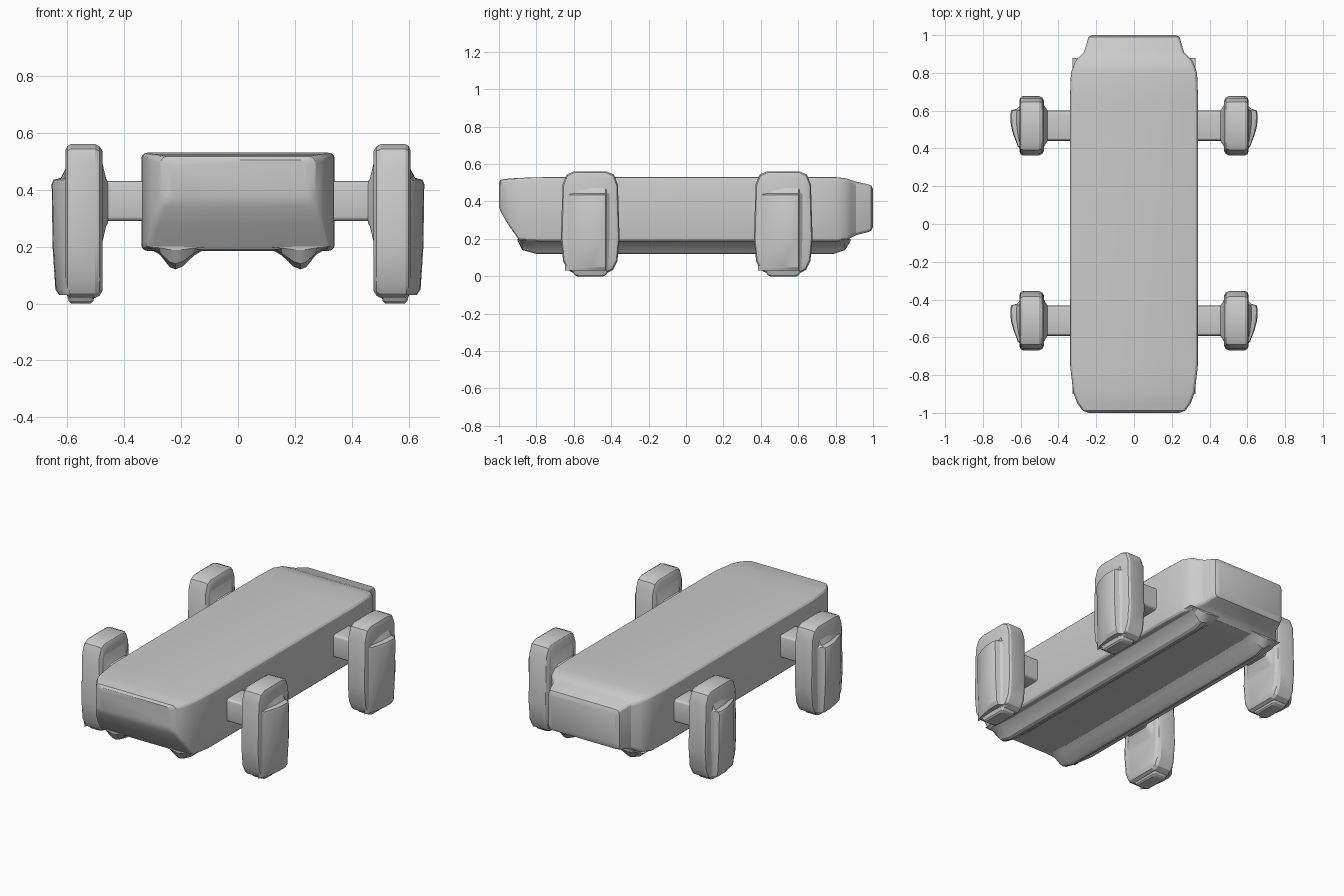
import bpy, bmesh
from math import cos, sin, pi

if "Cube" in bpy.data.objects:
    bpy.data.objects.remove(bpy.data.objects["Cube"])


def rrect(u0, u1, v0, v1, r, n=3):
    """Rounded rectangle as a list of 2D points."""
    pts = []
    for k, (cu, cv) in enumerate([(u1 - r, v1 - r), (u0 + r, v1 - r),
                                  (u0 + r, v0 + r), (u1 - r, v0 + r)]):
        for i in range(n + 1):
            a = pi / 2 * (k + i / n)
            pts.append((cu + r * cos(a), cv + r * sin(a)))
    return pts


def loft(name, rings, mirror=False):
    """Skin matching rings of 3D points and cap both ends."""
    bm = bmesh.new()
    vr = [[bm.verts.new(p) for p in ring] for ring in rings]
    n = len(vr[0])
    for a, b in zip(vr, vr[1:]):
        for i in range(n):
            j = (i + 1) % n
            bm.faces.new((a[i], a[j], b[j], b[i]))
    bm.faces.new(vr[0])
    bm.faces.new(vr[-1])
    bmesh.ops.recalc_face_normals(bm, faces=bm.faces)
    me = bpy.data.meshes.new(name)
    bm.to_mesh(me)
    bm.free()
    ob = bpy.data.objects.new(name, me)
    bpy.context.collection.objects.link(ob)
    if mirror:
        ob.modifiers.new("Mirror", 'MIRROR').use_mirror_merge = False
    bpy.ops.object.select_all(action='DESELECT')
    ob.select_set(True)
    bpy.context.view_layer.objects.active = ob
    bpy.ops.object.shade_smooth_by_angle(angle=0.45)
    return ob


# Hull: stations of y, half width, bottom z, top z
hull = [(-1.0, .24, .37, .505), (-.988, .272, .34, .517), (-.95, .30, .275, .522),
        (-.89, .322, .19, .526), (-.75, .338, .185, .53), (.65, .34, .185, .53),
        (.80, .334, .185, .53), (.86, .312, .19, .523), (.88, .295, .205, .515),
        (.91, .265, .22, .506), (.97, .247, .235, .492), (.99, .24, .243, .485),
        (1.0, .222, .265, .465)]
loft("hull", [[(u, y, v) for u, v in rrect(-w, w, b, t, .022)]
              for y, w, b, t in hull])

# Underside rails: y and how far the section drops below the hull
rail = [(.325, .20), (.275, .172), (.24, .128), (.22, .12), (.195, .13),
        (.155, .168), (.11, .195)]
loft("underside_rail", [[(x, y, .20 - (.20 - z) * s) for x, z in rail]
                        for y, s in [(-.90, .15), (-.875, .75), (-.80, 1),
                                     (.79, 1), (.85, .75), (.88, .15)]], True)

# Leg side outline: z and half depth
leg = [(.56, .09), (.543, .127), (.49, .148), (.20, .157), (.08, .145),
       (.035, .122), (.02, .095)]
leg_ring = [(h, z) for z, h in leg] + [(-h, z) for z, h in reversed(leg)]
# Outer fairing plan, highest toward the rear
fairing = [(.59, -.135), (.615, -.11), (.638, -.05), (.652, .0), (.655, .065),
           (.648, .082), (.62, .09), (.59, .12)]

for cy, end in ((-.512, "front"), (.52, "rear")):
    loft(end + "_leg", [[(x, cy + y * s, .29 + (z - .29) * (1 - (1 - s) * .6))
                         for y, z in leg_ring]
                        for x, s in [(.476, .84), (.486, .95), (.502, 1),
                                     (.588, 1), (.60, .96), (.607, .86)]], True)
    loft(end + "_leg_fairing", [[(.59 + (x - .59) * s, cy + y, z)
                                 for x, y in fairing]
                                for z, s in [(.03, .6), (.05, .8), (.20, .95),
                                             (.42, 1), (.435, .9), (.442, .5),
                                             (.48, .2)]], True)
    loft(end + "_foot", [[(.552 + u, cy + v, z)
                          for u, v in rrect(-a, a, -b, b, .015)]
                         for z, a, b in [(0, .035, .07), (.008, .043, .085),
                                         (.035, .05, .10)]], True)
    loft(end + "_hub", [[(x, cy + u, .355 + v)
                         for u, v in rrect(-a, a, -b, b, .02)]
                        for x, a, b in [(.457, .08, .073), (.463, .088, .082),
                                        (.482, .12, .16)]], True)
    loft(end + "_axle", [[(x, cy + u, .36 + v)
                          for u, v in rrect(-.08, .08, -.07, .07, .018)]
                         for x in (.30, .47)], True)
